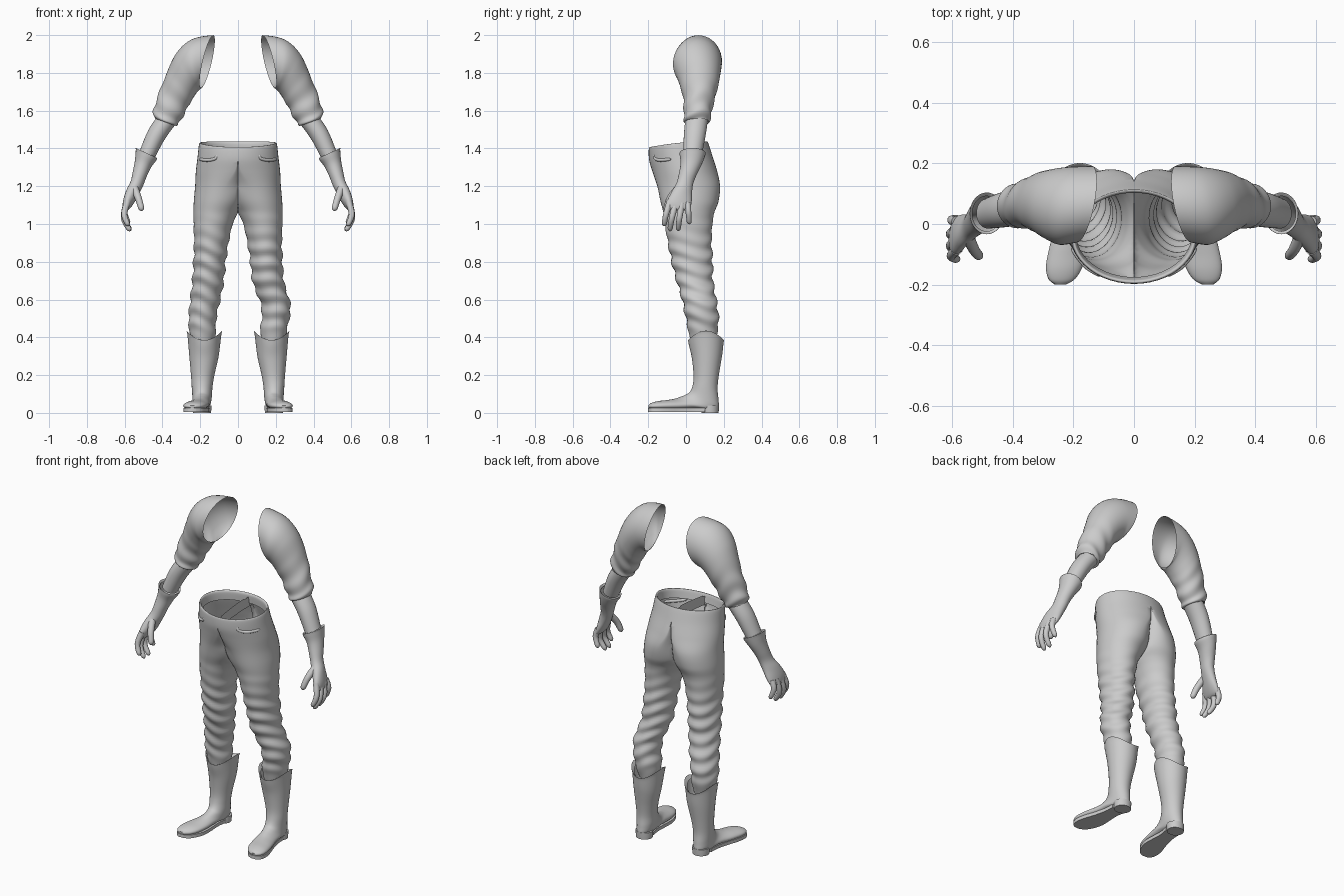
import bpy, bmesh, math
from mathutils import Vector

if "Cube" in bpy.data.objects:
    bpy.data.objects.remove(bpy.data.objects["Cube"])

N = 40


def spline(rows, sub):
    """Catmull-Rom interpolation of every column in a table of sections."""
    out = []
    for i in range(len(rows) - 1):
        p0, p1, p2 = rows[max(i - 1, 0)], rows[i], rows[i + 1]
        p3 = rows[min(i + 2, len(rows) - 1)]
        for k in range(sub):
            t = k / sub
            out.append([b + .5 * t * (c - a + t * (2*a - 5*b + 4*c - d + t * (3*(b - c) + d - a)))
                        for a, b, c, d in zip(p0, p1, p2, p3)])
    return out + [list(rows[-1])]


def step(x, a, b):
    t = min(max((x - a) / (b - a), 0), 1)
    return t * t * (3 - 2 * t)


def angles(n=N):
    return [2 * math.pi * i / n for i in range(n)]


def finish(name, bm):
    bmesh.ops.recalc_face_normals(bm, faces=bm.faces)
    me = bpy.data.meshes.new(name)
    bm.to_mesh(me)
    bm.free()
    me.shade_smooth()
    me.set_sharp_from_angle(angle=math.radians(50))
    ob = bpy.data.objects.new(name, me)
    bpy.context.collection.objects.link(ob)
    return ob


def skin(bm, rings, side=1, cap0=False, cap1=False):
    vs = [[bm.verts.new((p[0] * side, p[1], p[2])) for p in r] for r in rings]
    n = len(vs[0])
    for a, b in zip(vs, vs[1:]):
        for i in range(n):
            bm.faces.new((a[i], a[(i + 1) % n], b[(i + 1) % n], b[i]))
    if cap0:
        bm.faces.new(vs[0])
    if cap1:
        bm.faces.new(vs[-1])


def loft(name, rings, side=1, cap0=False, cap1=False):
    bm = bmesh.new()
    skin(bm, rings, side, cap0, cap1)
    return finish(name, bm)


def arm_rings(rows, sub, fold=0):
    """Sections: centre xyz, half width, half depth, tilt, yaw."""
    rings, data = [], spline(rows, sub)
    for j, (x, y, z, ru, rv, tilt, yaw) in enumerate(data):
        t, ti, ya = j / (len(data) - 1), math.radians(tilt), math.radians(yaw)
        u = Vector((math.cos(ti), 0, math.sin(ti)))
        v = Vector((-math.sin(ya), math.cos(ya), 0))
        ring = []
        for a in angles():
            f = 1 + fold * step(t, .35, .65) * math.sin(34 * t + 1.6 * math.sin(a + 1) + .8 * math.sin(2*a))
            ring.append(Vector((x, y, z)) + f * (u * ru * math.cos(a) + v * rv * math.sin(a)))
        rings.append(ring)
    return rings


def tube_rings(pts, r0, r1, n=14):
    data = spline(pts, 6)
    P = [Vector(p) for p in data]
    rings = []
    for j, p in enumerate(P):
        d = (P[min(j + 1, len(P) - 1)] - P[max(j - 1, 0)]).normalized()
        u = d.cross(Vector((0, 1, .01))).normalized()
        v = d.cross(u)
        t = j / (len(P) - 1)
        r = (r0 + (r1 - r0) * t) * math.sqrt(max(1 - max((t - .82) / .19, 0) ** 2, .03))
        rings.append([p + r * (u * math.cos(a) + v * math.sin(a)) for a in angles(n)])
    return rings


sleeve = [(.163, .065, 1.86, .143, .128, 103, 11), (.225, .06, 1.845, .132, .13, 79, 8),
          (.272, .065, 1.80, .115, .117, 60, 4), (.312, .07, 1.725, .097, .098, 46, 0),
          (.347, .067, 1.645, .085, .079, 32, 0), (.377, .06, 1.575, .077, .072, 24, 0),
          (.385, .057, 1.54, .06, .066, 20, 0), (.38, .057, 1.55, .05, .058, 20, 0)]
forearm = [(.37, .057, 1.56, .052, .06, 28, 0), (.43, .047, 1.475, .05, .058, 28, 0),
           (.48, .035, 1.37, .044, .05, 25, 0)]
glove = [(.486, .034, 1.368, .052, .058, 25, 0), (.485, .035, 1.376, .062, .068, 25, 0),
         (.487, .034, 1.362, .06, .067, 25, 0), (.502, .028, 1.32, .047, .057, 22, 0),
         (.52, .01, 1.265, .039, .048, 20, 0), (.535, -.006, 1.215, .035, .045, 20, 5),
         (.557, -.022, 1.17, .034, .055, 18, 10), (.578, -.035, 1.12, .029, .066, 10, 8),
         (.59, -.037, 1.085, .02, .06, 0, 5), (.594, -.038, 1.072, .008, .045, 0, 5)]
fingers = {
    "index_finger": [(.585, -.085, 1.12), (.602, -.106, 1.05), (.58, -.117, .99)],
    "middle_finger": [(.59, -.055, 1.11), (.604, -.075, 1.03), (.57, -.086, .963)],
    "ring_finger": [(.59, -.022, 1.11), (.604, -.035, 1.03), (.568, -.042, .965)],
    "little_finger": [(.585, .008, 1.11), (.6, .013, 1.06), (.578, .018, 1.0)],
    "thumb": [(.548, -.04, 1.19), (.527, -.085, 1.135), (.508, -.108, 1.07)]}

# boot sections: front/top y,z, back/bottom y,z, centre x, half width
boot = [(.025, .39, .183, .39, .178, .078), (.012, .41, .2, .41, .178, .094),
        (.014, .39, .198, .39, .178, .09),
        (.03, .30, .19, .30, .18, .078), (.04, .20, .174, .20, .187, .062),
        (.035, .145, .167, .13, .19, .055), (.02, .11, .172, .07, .19, .052),
        (-.005, .095, .172, .03, .192, .05), (-.03, .085, .14, .014, .196, .05),
        (-.06, .075, .05, .022, .203, .053), (-.1, .068, -.05, .016, .217, .061),
        (-.15, .062, -.13, .014, .23, .06), (-.185, .052, -.176, .018, .238, .044),
        (-.2, .04, -.198, .026, .242, .018)]


def boot_rings():
    rings = []
    for ay, az, by, bz, cx, hw in spline(boot, 6):
        ring = []
        for a in angles():
            k = .5 + .5 * math.cos(a)
            z = bz + (az - bz) * k
            z += .025 * -math.cos(2 * a) * step(z, .27, .4)     # scalloped rim
            ring.append((cx + hw * math.sin(a), by + (ay - by) * k, z))
        rings.append(ring)
    return rings


# sole outline stations: y, centre x, half width
stations = [(.1, .193, .045), (.04, .2, .042), (-.03, .207, .052), (-.09, .217, .062),
            (-.14, .229, .06), (-.18, .238, .045), (-.2, .243, .018)]


def sole_rings():
    st = spline(stations, 4)
    line = [(c + w, y) for y, c, w in st] + [(c - w, y) for y, c, w in reversed(st)]
    return [[(x, y, z) for x, y in line] for z in (.006, .026)]


def heel_rings():
    return [[(.19 + r * .05 * math.cos(a), .128 + r * .047 * math.sin(a), z) for a in angles()]
            for z, r in ((0, .95), (.02, .98), (.04, 1.0))]


for side, tag in ((1, "left"), (-1, "right")):
    # arms
    loft(tag + "_sleeve", arm_rings(sleeve, 10, .055), side)
    loft(tag + "_forearm", arm_rings(forearm, 6), side)
    loft(tag + "_glove", arm_rings(glove, 5), side, cap1=True)
    for name, pts in fingers.items():
        r = .021 if name == "thumb" else .018
        loft(tag + "_" + name, tube_rings(pts, r, r * .72), side, True, True)
    # boots
    loft(tag + "_boot", boot_rings(), side, cap1=True)
    loft(tag + "_boot_sole", sole_rings(), side, True, True)
    loft(tag + "_boot_heel", heel_rings(), side, True, True)
    # pocket welts
    loft(tag + "_pocket", tube_rings([(.112, -.164, 1.365), (.12, -.163, 1.347), (.16, -.137, 1.338),
                                      (.205, -.08, 1.343)], .008, .009), side, True, True)

# trousers sections: z, centre x, outer width, inner width, front y, back y
trousers = [(1.38, 0, .19, 0, -.175, .105), (1.425, 0, .193, 0, -.183, .103),
            (1.437, 0, .2, 0, -.19, .112), (1.425, 0, .207, 0, -.197, .119),
            (1.36, 0, .214, 0, -.195, .14), (1.28, .02, .203, .04, -.178, .165),
            (1.2, .07, .157, .10, -.152, .18), (1.12, .10, .134, .13, -.135, .172),
            (1.06, .12, .115, .12, -.12, .15), (1.0, .132, .103, .104, -.112, .14),
            (.9, .142, .09, .092, -.095, .135), (.8, .15, .085, .085, -.075, .14),
            (.7, .158, .083, .083, -.05, .142), (.6, .172, .08, .078, -.02, .16),
            (.5, .187, .074, .072, 0, .172), (.42, .188, .068, .07, .015, .165),
            (.36, .185, .055, .055, .03, .15)]


def trouser_rings(side):
    rings = []
    for z, c, wo, wi, yf, yb in spline(trousers, 8):
        ring = []
        if side > 0:                                            # this knee swings out
            c += .022 * math.exp(-((z - .57) / .08) ** 2)
        amp = .05 * step(z, .4, .5) * (1 - step(z, .8, 1.0)) + .012 * (1 - step(z, .95, 1.1))
        for i, a in enumerate(angles(48)):
            ca, sa = math.cos(a), math.sin(a)
            f = 1 + amp * math.sin(75 * z + 1.8 * math.sin(a + side) + math.sin(2 * a))
            x = c + (wo if ca > 0 else wi) * ca * f
            e = 1 - .5 * step(z, 1.06, 1.18) if (sa < 0 and ca < 0) else 1
            y = (yf + yb) / 2 + (yb - yf) / 2 * math.copysign(abs(sa) ** e, sa) * f
            dip = .03 * ((yb - y) / (yb - yf)) ** 2 * step(z, 1.25, 1.42)
            x = max(x, 0)
            ring.append((x if x > 1e-4 else 0, y, z - dip))
        rings.append(ring)
    return rings


# trousers: two leg tubes joined along the centre seam
bm = bmesh.new()
for side in (1, -1):
    skin(bm, trouser_rings(side), side)
wall = [f for f in bm.faces if all(abs(v.co.x) < 1e-4 for v in f.verts)]
bmesh.ops.delete(bm, geom=wall, context='FACES')
bmesh.ops.remove_doubles(bm, verts=bm.verts, dist=.0006)
finish("trousers", bm)
